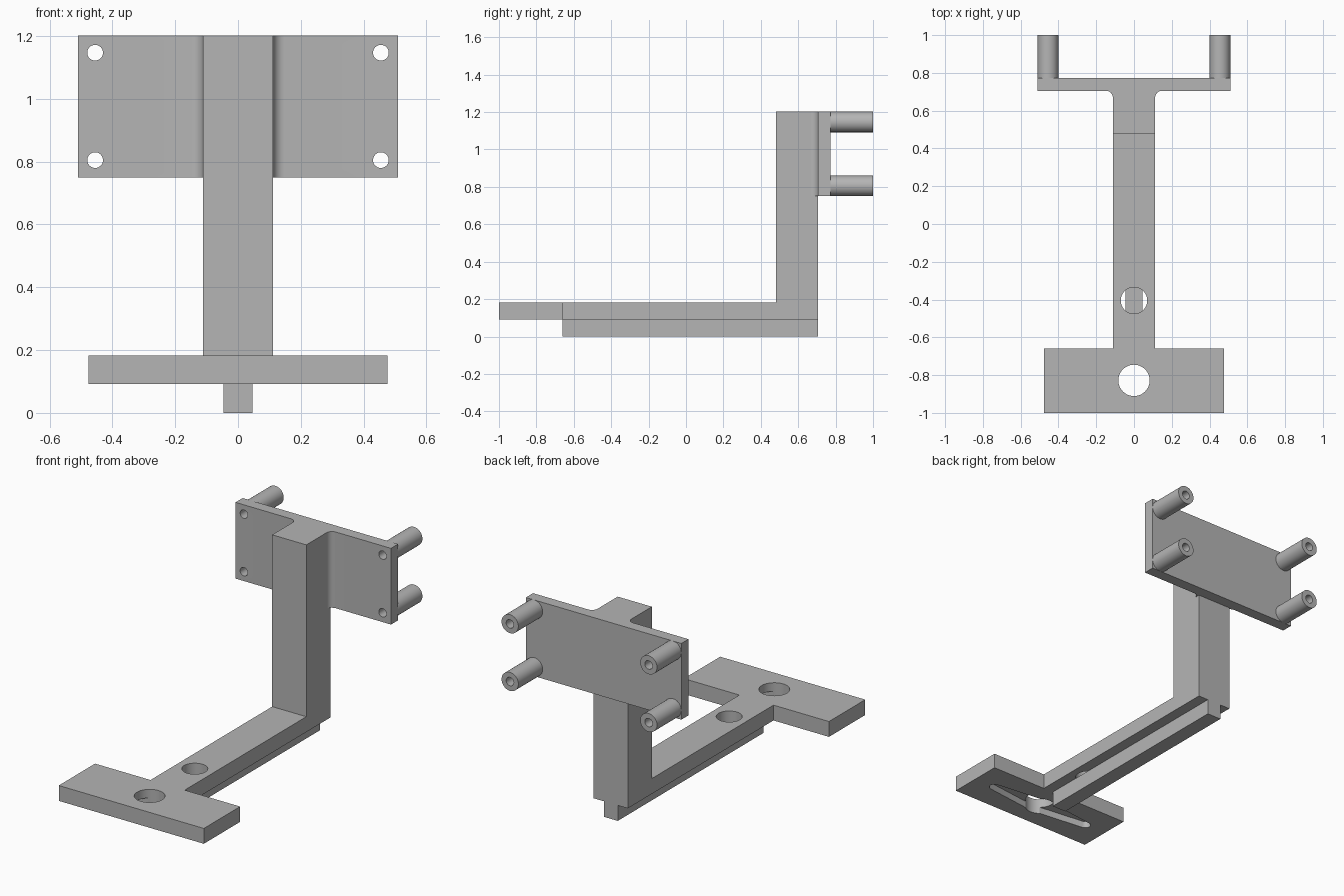
import bpy
import bmesh
from math import sin, cos, pi, radians
from mathutils import Vector

if "Cube" in bpy.data.objects:
    bpy.data.objects.remove(bpy.data.objects["Cube"], do_unlink=True)

grey = bpy.data.materials.new("plain grey")
grey.use_nodes = True
COLOUR = (0.46, 0.46, 0.46, 1)
grey.diffuse_color = COLOUR
grey.node_tree.nodes["Principled BSDF"].inputs["Base Color"].default_value = COLOUR

# Where a profile point (a, b) at depth d lies, for each extrusion axis
PLACE = {
    "x": lambda a, b, d: (d, a, b),
    "y": lambda a, b, d: (a, d, b),
    "z": lambda a, b, d: (a, b, d),
}


def prism(name, profile, axis, low, high):
    """Extrude a closed 2D profile along an axis."""
    bm = bmesh.new()
    face = bm.faces.new([bm.verts.new(PLACE[axis](a, b, low)) for a, b in profile])
    out = bmesh.ops.extrude_face_region(bm, geom=[face])
    verts = [v for v in out["geom"] if isinstance(v, bmesh.types.BMVert)]
    bmesh.ops.translate(bm, verts=verts, vec=Vector(PLACE[axis](0, 0, high - low)))
    bmesh.ops.recalc_face_normals(bm, faces=bm.faces[:])
    mesh = bpy.data.meshes.new(name)
    bm.to_mesh(mesh)
    bm.free()
    mesh.materials.append(grey)
    obj = bpy.data.objects.new(name, mesh)
    bpy.context.collection.objects.link(obj)
    return obj


def rect(a0, a1, b0, b1):
    return [(a0, b0), (a1, b0), (a1, b1), (a0, b1)]


def arc(ca, cb, r, start, end, steps):
    angles = [radians(start + (end - start) * i / steps) for i in range(steps + 1)]
    return [(ca + r * cos(t), cb + r * sin(t)) for t in angles]


def circle(ca, cb, r, sides=48):
    return arc(ca, cb, r, 0, 360, sides)[:-1]


def cut(obj, *cutters):
    """Subtract the cutters, then remove them."""
    bpy.context.view_layer.objects.active = obj
    for cutter in cutters:
        cutter.hide_render = True
        mod = obj.modifiers.new("cut", "BOOLEAN")
        mod.operation = "DIFFERENCE"
        mod.solver = "EXACT"
        mod.object = cutter
        bpy.ops.object.modifier_apply(modifier=mod.name)
        bpy.data.objects.remove(cutter, do_unlink=True)


ARM = 0.112                  # half width of arm and column
UNDER, DECK = 0.092, 0.183   # lower and upper face of arm and foot
TOP = 1.202
FOOT_BACK, COLUMN_FRONT, COLUMN_BACK = -0.66, 0.48, 0.705
PLATE_BACK, PLATE_LOW = 0.772, 0.75
FOOT_Y = -0.828

# L-shaped arm and column, with a hole in the arm
arm = prism("arm_and_column", [
    (FOOT_BACK, UNDER), (COLUMN_BACK, UNDER), (COLUMN_BACK, TOP),
    (COLUMN_FRONT, TOP), (COLUMN_FRONT, DECK), (FOOT_BACK, DECK)], "x", -ARM, ARM)
cut(arm, prism("arm_hole", circle(0, -0.405, 0.07), "z", 0.05, 0.25))

# Stiffening rib under the arm
rib = prism("rib", rect(-0.046, 0.046, FOOT_BACK, COLUMN_BACK), "z", 0, UNDER)

# Foot with a round hole and a tapered two-armed recess underneath
foot = prism("foot", rect(-0.476, 0.476, -1, FOOT_BACK), "z", UNDER, DECK)
reach, tip, hub = 0.335, 0.03, 0.07
recess = (arc(reach, FOOT_Y, tip, -80, 80, 8) + arc(0, FOOT_Y, hub, 80, 100, 4)
          + arc(-reach, FOOT_Y, tip, 100, 260, 8) + arc(0, FOOT_Y, hub, 260, 280, 4))
cut(foot,
    prism("foot_recess", recess, "z", 0.05, UNDER + 0.04),
    prism("foot_hole", circle(0, FOOT_Y, 0.083), "z", 0.05, 0.25))

# Mounting plate, flaring into the column with a fillet on each side
half, fillet = 0.51, 0.036
flare = arc(ARM + fillet, COLUMN_BACK - fillet, fillet, 180, 90, 8)
right_side = [(ARM, COLUMN_BACK)] + flare + [(half, COLUMN_BACK), (half, PLATE_BACK)]
left_side = [(-x, y) for x, y in reversed(right_side)]
plate = prism("mounting_plate", right_side + left_side, "z", PLATE_LOW, TOP)

# Hollow standoffs at the plate corners, bored through the plate
parts = [arm, rib, foot, plate]
OUTER, BORE = 0.055, 0.025
for side, sx in (("right", -1), ("left", 1)):
    for level, z in (("lower", PLATE_LOW + OUTER), ("upper", TOP - OUTER)):
        x = sx * (half - OUTER)
        post = prism(f"{level}_{side}_standoff", circle(x, z, OUTER), "y", PLATE_BACK, 1)
        for part in (plate, post):
            cut(part, prism("bore", circle(x, z, BORE, 32), "y", 0.6, 1.1))
        parts.append(post)

# Smooth the round surfaces and keep the edges sharp
bpy.ops.object.select_all(action="DESELECT")
for part in parts:
    part.select_set(True)
bpy.context.view_layer.objects.active = plate
bpy.ops.object.shade_smooth_by_angle(angle=radians(30))
